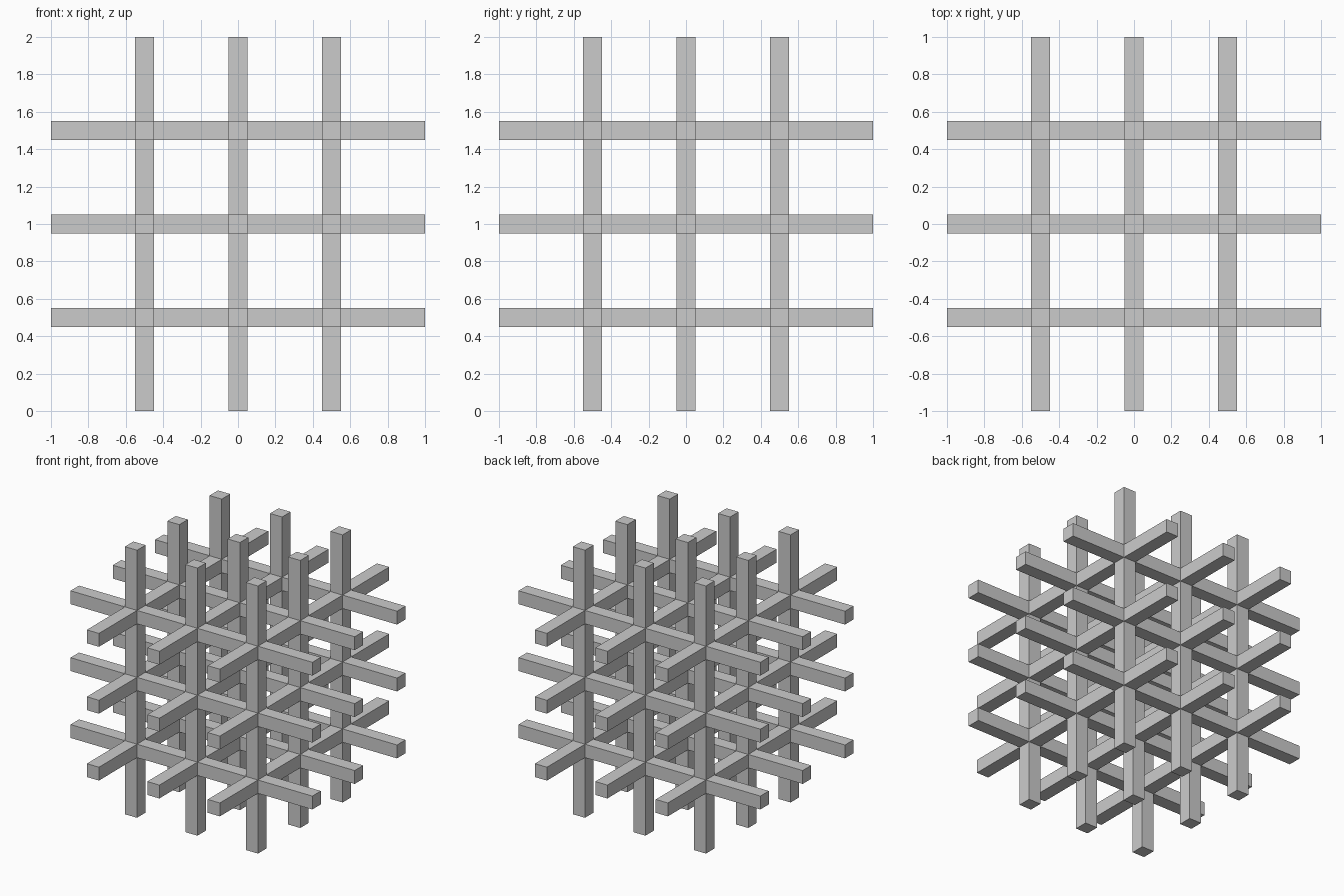
import bpy, bmesh
from mathutils import Vector

if "Cube" in bpy.data.objects:
    bpy.data.objects.remove(bpy.data.objects["Cube"])

H = 0.05                       # half bar thickness
NODES = (-0.5, 0.0, 0.5)       # bar positions on every axis
# spans of bar between the crossings, and out to the free ends
SPANS = [(-1, -0.5 - H), (-0.5 + H, -H), (H, 0.5 - H), (0.5 + H, 1)]
CORNERS = [(-H, -H), (H, -H), (H, H), (-H, H)]

bm = bmesh.new()


def add_span(axis, u, v, lo, hi):
    """Square tube along an axis, capped only at the free ends."""
    def ring(t):
        verts = []
        for du, dv in CORNERS:
            p = Vector((0, 0, 1))
            p[axis] += t
            p[(axis + 1) % 3] += u + du
            p[(axis + 2) % 3] += v + dv
            verts.append(bm.verts.new(p))
        return verts
    a, b = ring(lo), ring(hi)
    for i in range(4):
        j = (i + 1) % 4
        bm.faces.new((a[i], a[j], b[j], b[i]))
    if lo == -1:
        bm.faces.new(a[::-1])
    if hi == 1:
        bm.faces.new(b)


# 3 x 3 bars along each of the three axes
for axis in range(3):
    for u in NODES:
        for v in NODES:
            for lo, hi in SPANS:
                add_span(axis, u, v, lo, hi)

# weld the spans at the crossings into one continuous skin
bmesh.ops.remove_doubles(bm, verts=bm.verts[:], dist=0.001)
bmesh.ops.recalc_face_normals(bm, faces=bm.faces[:])

mesh = bpy.data.meshes.new("lattice")
bm.to_mesh(mesh)
bm.free()
bpy.context.collection.objects.link(bpy.data.objects.new("lattice", mesh))
